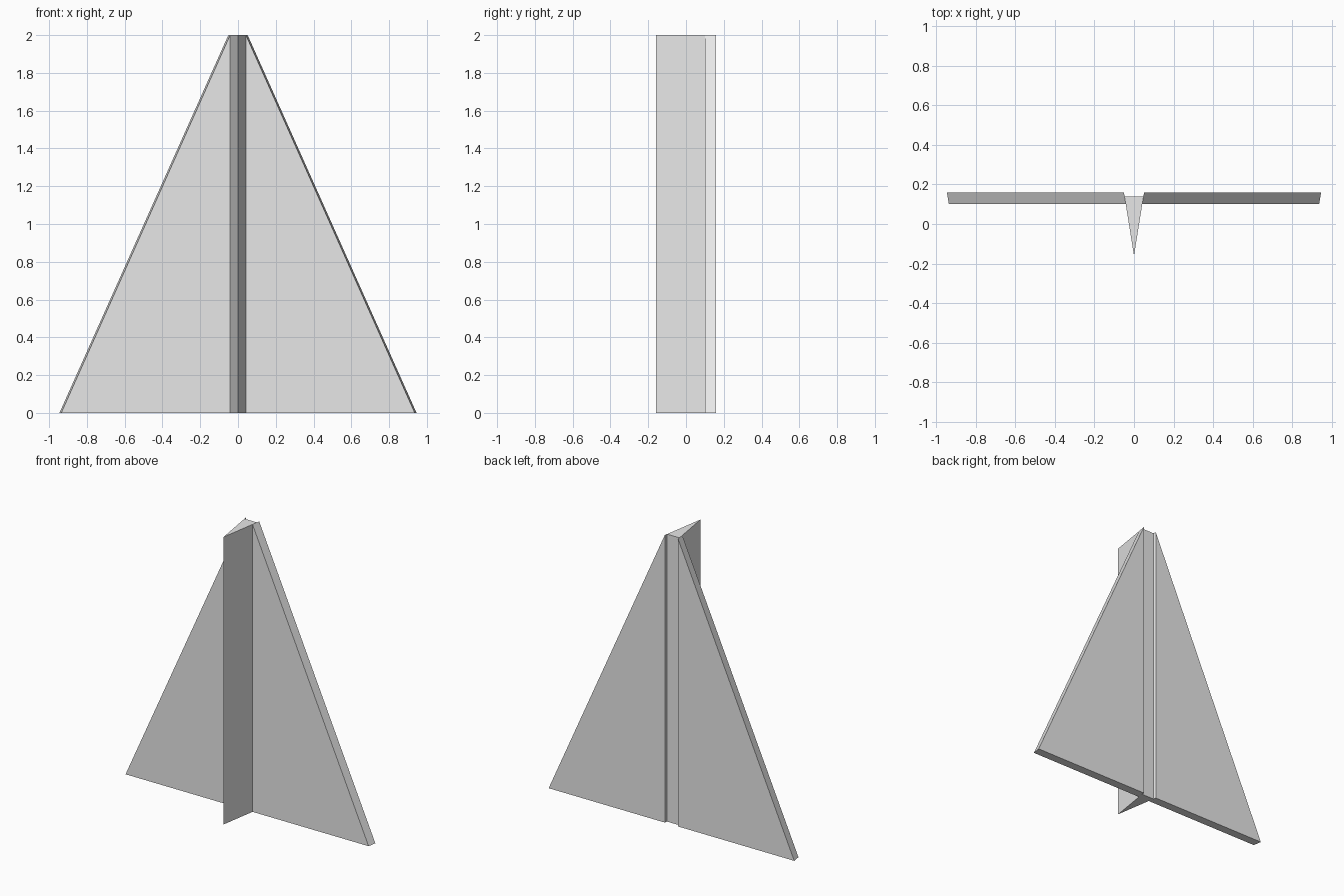
import bpy
import bmesh

if "Cube" in bpy.data.objects:
    bpy.data.objects.remove(bpy.data.objects["Cube"], do_unlink=True)

HEIGHT = 2.0
KEEL_FRONT, KEEL_BACK = -0.16, 0.14
KEEL_HALF = 0.048
WING_FRONT, WING_BACK = 0.10, 0.16
SPAN = 0.894

grey = bpy.data.materials.new("light grey")
grey.use_nodes = True
colour = (0.8, 0.8, 0.8, 1.0)
grey.diffuse_color = colour
grey.node_tree.nodes["Principled BSDF"].inputs["Base Color"].default_value = colour


def prism(name, profile, offset):
    """Extrude a flat outline along the offset into a closed solid."""
    bm = bmesh.new()
    face = bm.faces.new([bm.verts.new(p) for p in profile])
    grown = bmesh.ops.extrude_face_region(bm, geom=[face], use_keep_orig=True)
    verts = [v for v in grown["geom"] if isinstance(v, bmesh.types.BMVert)]
    bmesh.ops.translate(bm, verts=verts, vec=offset)
    bmesh.ops.recalc_face_normals(bm, faces=bm.faces)
    mesh = bpy.data.meshes.new(name)
    bm.to_mesh(mesh)
    bm.free()
    mesh.materials.append(grey)
    obj = bpy.data.objects.new(name, mesh)
    bpy.context.collection.objects.link(obj)
    return obj


def keel_half_width(y):
    return KEEL_HALF * (y - KEEL_FRONT) / (KEEL_BACK - KEEL_FRONT)


# Wedge-shaped keel running the full height
prism("keel",
      [(0, KEEL_FRONT, 0), (KEEL_HALF, KEEL_BACK, 0), (-KEEL_HALF, KEEL_BACK, 0)],
      (0, 0, HEIGHT))

# Triangular wings whose inner sides lie along the slanted keel sides
inner = keel_half_width(WING_FRONT)
lean = keel_half_width(WING_BACK) - inner
for name, side in (("left_wing", 1), ("right_wing", -1)):
    outline = [(side * inner, WING_FRONT, 0),
               (side * (inner + SPAN), WING_FRONT, 0),
               (side * inner, WING_FRONT, HEIGHT)]
    prism(name, outline, (side * lean, WING_BACK - WING_FRONT, 0))
